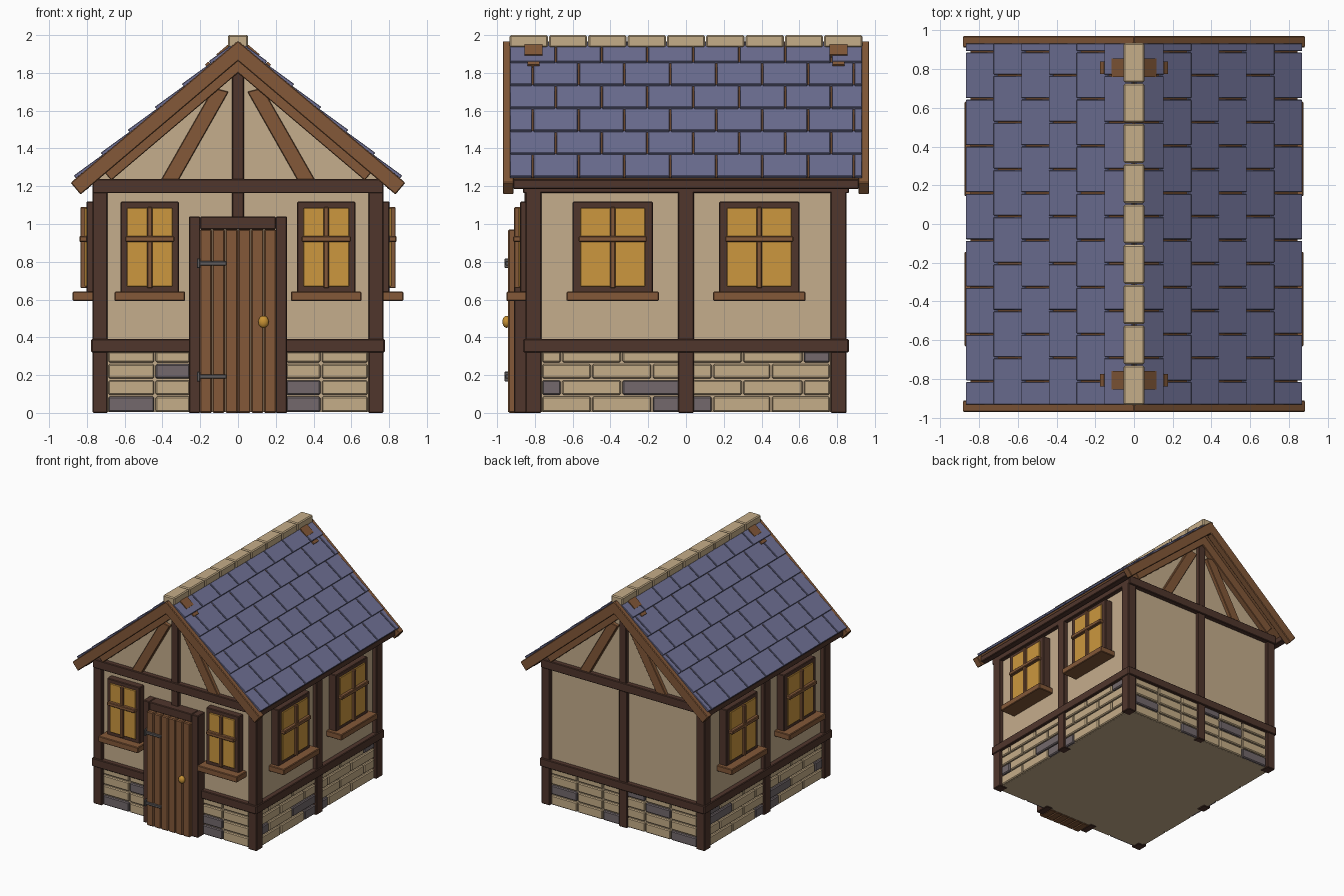
import bpy, bmesh, math
from mathutils import Vector

if "Cube" in bpy.data.objects:
    bpy.data.objects.remove(bpy.data.objects["Cube"])


def material(name, r, g, b):
    lin = [((c / 255 + 0.055) / 1.055) ** 2.4 for c in (r, g, b)]
    m = bpy.data.materials.new(name)
    m.diffuse_color = (*lin, 1)
    m.use_nodes = True
    m.node_tree.nodes["Principled BSDF"].inputs["Base Color"].default_value = m.diffuse_color
    return m


DARK = material("dark timber", 80, 54, 44)
WOOD = material("brown timber", 131, 88, 56)
PLASTER = material("plaster", 197, 173, 140)
STONE = material("pale stone", 197, 173, 136)
GREY = material("grey stone", 115, 105, 108)
SLATE = material("blue slate", 110, 112, 148)
GLASS = material("amber glass", 204, 151, 62)
IRON = material("iron", 96, 92, 92)
GOLD = material("brass", 200, 146, 52)


def finish(name, bm, mat, bevel=0.0):
    bmesh.ops.recalc_face_normals(bm, faces=bm.faces)
    me = bpy.data.meshes.new(name)
    bm.to_mesh(me)
    bm.free()
    me.materials.append(mat)
    ob = bpy.data.objects.new(name, me)
    bpy.context.collection.objects.link(ob)
    if bevel:
        mod = ob.modifiers.new("bevel", "BEVEL")
        mod.width, mod.segments = bevel, 1
    return ob


def prism(bm, pts, y0, y1):
    """Extrude an x,z profile from y0 to y1."""
    a = [bm.verts.new((x, y0, z)) for x, z in pts]
    b = [bm.verts.new((x, y1, z)) for x, z in pts]
    bm.faces.new(a)
    bm.faces.new(b[::-1])
    for i in range(len(a)):
        j = (i + 1) % len(a)
        bm.faces.new((a[j], a[i], b[i], b[j]))


def profile(name, pts, y0, y1, mat, bevel=0.0):
    bm = bmesh.new()
    prism(bm, pts, y0, y1)
    return finish(name, bm, mat, bevel)


def boxes(name, items, mat, bevel=0.005):
    """Each item: side, u0, u1 across, d0, d1 outward from centre, z0, z1."""
    bm = bmesh.new()
    for side, u0, u1, d0, d1, z0, z1 in items:
        s = -1 if side in ("front", "left") else 1
        e0, e1 = sorted((s * d0, s * d1))
        if side in ("front", "back"):
            x0, x1, y0, y1 = u0, u1, e0, e1
        else:
            x0, x1, y0, y1 = e0, e1, u0, u1
        prism(bm, [(x0, z0), (x1, z0), (x1, z1), (x0, z1)], y0, y1)
    return finish(name, bm, mat, bevel)


# Plastered body with gables
profile("plaster_walls", [(-.735, .005), (.735, .005), (.735, 1.25), (0, 1.88), (-.735, 1.25)],
        -.82, .82, PLASTER)

# Timber frame
boxes("corner_posts", [(s, u, u + .08, .765, .85, 0, 1.2)
                       for s in ("front", "back") for u in (-.77, .69)], DARK)
boxes("side_middle_posts", [(s, -.042, .042, .70, .77, 0, 1.2) for s in ("left", "right")], DARK)
boxes("back_middle_post", [("back", -.038, .038, .79, .85, 0, 1.18)], DARK)
boxes("king_posts", [("front", -.032, .032, .79, .855, 1.03, 1.86),
                     ("back", -.032, .032, .79, .855, 1.2, 1.86)], DARK)
sills = [(s, -.86, .86, .70, .778, .32, .39) for s in ("left", "right")]
sills += [("back", -.775, .775, .78, .862, .32, .39),
          ("front", -.775, -.25, .78, .862, .32, .39), ("front", .25, .775, .78, .862, .32, .39)]
boxes("sill_beams", sills, DARK)
boxes("tie_beams", [(s, -.77, .77, .78, .862, 1.163, 1.237) for s in ("front", "back")], DARK)
boxes("wall_plates", [(s, -.84, .84, .70, .77, 1.165, 1.235) for s in ("left", "right")], DARK)

# Stone base courses, staggered on the long sides
pale, grey = [], []
GREYS = {("front", 0, 0), ("front", 2, 1), ("front", 0, 4), ("front", 1, 4),
         ("right", 0, 2), ("right", 1, 0), ("right", 1, 2), ("right", 3, 5),
         ("left", 0, 2), ("left", 1, 0), ("left", 1, 2), ("left", 2, 4), ("left", 3, 5),
         ("back", 0, 0), ("back", 2, 1), ("back", 0, 3), ("back", 1, 5), ("back", 3, 2)}
rows = [(.006, .086), (.096, .172), (.182, .258), (.268, .325)]
for side in ("front", "back", "left", "right"):
    for r, (z0, z1) in enumerate(rows):
        if side == "front":
            cuts, d = [-.69, -.44, -.25, 0, .25, .44, .69], .838
        elif side == "back":
            cuts, d = [-.69, -.44, -.2, 0, .2, .44, .69], .838
        elif r % 2 == 0:
            cuts, d = [-.765, -.5, -.18, .14, .45, .765], .756
        else:
            cuts, d = [-.765, -.66, -.34, -.02, .30, .62, .765], .756
        for i, (a, b) in enumerate(zip(cuts, cuts[1:])):
            if side == "front" and i in (2, 3):
                continue                      # doorway
            if side == "front" and i > 3 and (side, r, i) in GREYS or (side, r, i) in GREYS:
                grey.append((side, a + .004, b - .004, d - .05, d, z0, z1))
            else:
                pale.append((side, a + .004, b - .004, d - .05, d, z0, z1))
boxes("pale_base_stones", pale, STONE, .007)
boxes("grey_base_stones", grey, GREY, .007)


# Windows: frame, panes, glazing bars and sill
def window(name, side, c, hw, d):
    f = .035 if hw < .18 else .042
    boxes(name + "_frame", [(side, c - hw, c + hw, d - .06, d + .033, .635, 1.118)], DARK)
    g = hw - f
    boxes(name + "_glass", [(side, c - g, c - .008, d + .02, d + .043, .67, 1.085),
                            (side, c + .008, c + g, d + .02, d + .043, .67, 1.085)], GLASS, .003)
    boxes(name + "_bars", [(side, c - .014, c + .014, d + .02, d + .065, .66, 1.09),
                           (side, c - g - .01, c + g + .01, d + .02, d + .07, .905, .936)], WOOD)
    boxes(name + "_sill", [(side, c - hw - .032, c + hw + .032, d - .05, d + .105, .592, .642)], WOOD)


for k, c in enumerate((-.467, .467)):
    window(f"front_window_{k}", "front", c, .155, .845)
for side in ("left", "right"):
    for k, c in enumerate((-.388, .388)):
        window(f"{side}_window_{k}", side, c, .212, .77)

# Door
boxes("door_frame", [("front", -.26, -.2, .78, .91, 0, 1.04), ("front", .2, .26, .78, .91, 0, 1.04),
                     ("front", -.2, .2, .78, .91, .97, 1.04)], DARK)
w = .41 / 6
boxes("door_planks", [("front", -.205 + i * w + .001, -.205 + (i + 1) * w - .001, .80, .942, 0, .972)
                      for i in range(6)], WOOD, .007)
hinges = []
for z in (.192, .792):
    hinges += [("front", -.21, -.06, .93, .955, z - .011, z + .011),
               ("front", -.218, -.2, .90, .96, z - .026, z + .026)]
boxes("door_hinges", hinges, IRON, .003)
bpy.ops.mesh.primitive_uv_sphere_add(segments=16, ring_count=10, radius=1, location=(.135, -.95, .482))
knob = bpy.context.object
knob.name = "door_knob"
knob.scale = (.028, .022, .032)
knob.data.materials.append(GOLD)
bpy.ops.object.shade_smooth_by_angle()

# Roof: s runs down the slope from the apex, n is height above the slope
T = math.radians(40.3)
APEX = 1.97


def slope(s, n, sx=1):
    return sx * (s * math.cos(T) + n * math.sin(T)), APEX - s * math.sin(T) + n * math.cos(T)


def chevron(length, n0, n1):
    half = [slope(length, n1), slope(length, n0)]
    top, low = APEX + n1 / math.cos(T), APEX + n0 / math.cos(T)
    return [(0, top), half[0], half[1], (0, low)] + [(-x, z) for x, z in (half[1], half[0])]


profile("roof_deck", chevron(1.11, -.05, -.003), -.92, .92, WOOD)
for end, s in (("front", -1), ("back", 1)):
    profile(end + "_barge_boards", chevron(1.162, -.082, 0), s * .912, s * .97, WOOD, .005)
    profile(end + "_gable_rafters", chevron(.99, -.13, -.05), s * .80, s * .868, WOOD, .004)
boxes("eave_boards", [(s, -.915, .915, .79, .845, 1.185, 1.235) for s in ("left", "right")], DARK)

# Slanted gable braces
for end, s in (("front", -1), ("back", 1)):
    bm = bmesh.new()
    for sx in (-1, 1):
        prism(bm, [(sx * .415, 1.22), (sx * .322, 1.22), (sx * .05, 1.70), (sx * .13, 1.72)],
              s * .79, s * .852)
    finish(end + "_gable_braces", bm, WOOD, .004)

# Overlapping slates in six staggered courses
P = .1875
for label, sx in (("left", -1), ("right", 1)):
    bm = bmesh.new()
    for r in range(6):
        first = -.69 if r % 2 == 0 else -.812
        cuts = [-.937] + [first + .243 * k for k in range(8) if first + .243 * k < .92] + [.937]
        s0, s1 = r * P + (.01 if r == 0 else -.015), (r + 1) * P
        pts = [slope(s0, .003, sx), slope(s1, .018, sx), slope(s1, -.002, sx), slope(s0, -.006, sx)]
        for a, b in zip(cuts, cuts[1:]):
            prism(bm, pts, a + .004, b - .004)
    finish(label + "_roof_slates", bm, SLATE, .003)

# Timber tips showing through beside the ridge
bm = bmesh.new()
for sx in (-1, 1):
    for s in (-1, 1):
        prism(bm, [slope(a, n, sx) for a, n in ((.03, .019), (.135, .019), (.135, -.02), (.03, -.02))],
              s * .76, s * .855)
        prism(bm, [slope(a, n, sx) for a, n in ((.19, .017), (.215, .017), (.215, -.02), (.19, -.02))],
              s * .775, s * .84)
finish("exposed_rafter_tips", bm, WOOD)

# Ridge capping blocks
L = 1.874 / 9
boxes("ridge_caps", [("back", -.054, .054, -.937 + i * L + .003, -.937 + (i + 1) * L - .003, 1.935, 2.0)
                     for i in range(9)], STONE, .008)
